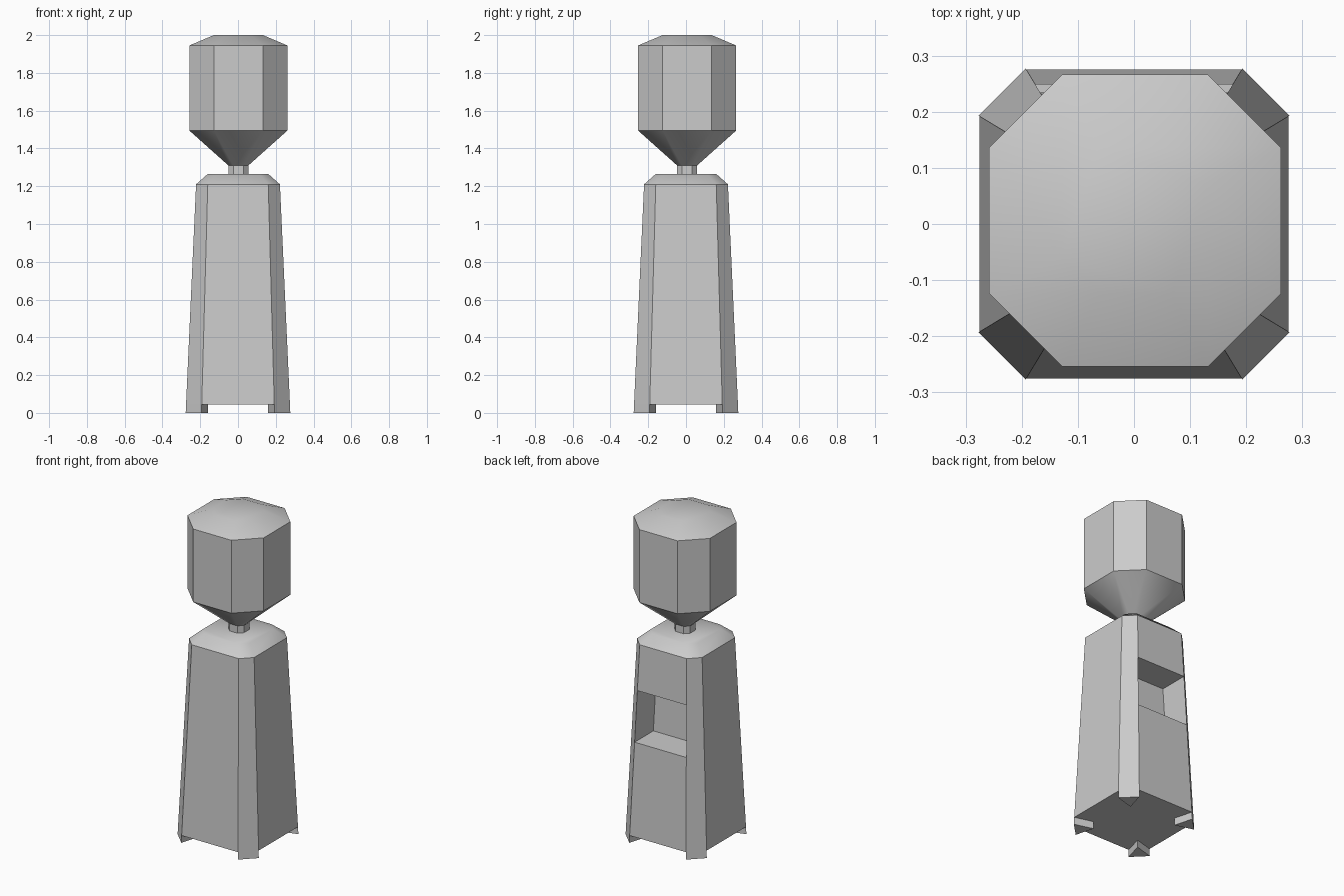
import bpy, bmesh, math
from mathutils import Vector

if "Cube" in bpy.data.objects:
    bpy.data.objects.remove(bpy.data.objects["Cube"])


def octagon(z, half, flat):
    """Chamfered square: half width and half length of each flat side."""
    pts = []
    for i in range(4):
        c, s = round(math.cos(i * math.pi / 2)), round(math.sin(i * math.pi / 2))
        for x, y in ((half, -flat), (half, flat)):
            pts.append((x * c - y * s, x * s + y * c, z))
    return pts


def loft(rings, cap_top=True):
    """Bridge stacked rings of points and close the ends."""
    bm = bmesh.new()
    loops = [[bm.verts.new(p) for p in r] for r in rings]
    n = len(loops[0])
    for a, b in zip(loops, loops[1:]):
        for i in range(n):
            j = (i + 1) % n
            bm.faces.new((a[i], a[j], b[j], b[i]))
    bm.faces.new(loops[0][::-1])
    if cap_top:
        bm.faces.new(loops[-1])
    bm.normal_update()
    return bm


def finish(bm, name, location=(0, 0, 0), smooth=True):
    mesh = bpy.data.meshes.new(name)
    bm.to_mesh(mesh)
    bm.free()
    ob = bpy.data.objects.new(name, mesh)
    ob.location = location
    bpy.context.collection.objects.link(ob)
    if smooth:
        bpy.ops.object.select_all(action='DESELECT')
        ob.select_set(True)
        bpy.context.view_layer.objects.active = ob
        bpy.ops.object.shade_smooth_by_angle(angle=math.radians(43))
    return ob


# Tapered cabinet with a sloped, smooth top
bm = loft([octagon(0.045, 0.275, 0.192),
           octagon(1.21, 0.222, 0.16),
           octagon(1.265, 0.16, 0.115)])


def back_panels():
    return [f for f in bm.faces if f.normal.y > 0.95]


# Dispensing niche: slice the back panel twice, push the middle part in
for z in (0.615, 0.93):
    faces = back_panels()
    geom = set(faces)
    for f in faces:
        geom.update(f.edges)
        geom.update(f.verts)
    bmesh.ops.bisect_plane(bm, geom=list(geom), plane_co=(0, 0, z), plane_no=(0, 0, 1))
    bm.normal_update()
niche = [f for f in back_panels() if 0.65 < f.calc_center_median().z < 0.9]
pushed = bmesh.ops.extrude_discrete_faces(bm, faces=niche)['faces']
bmesh.ops.translate(bm, vec=Vector((0, -0.183, 0)), verts=list({v for f in pushed for v in f.verts}))
bm.normal_update()
finish(bm, "cabinet")

# Triangular corner feet that continue the chamfered corners
foot = loft([[(0.277, 0.193, 0), (0.193, 0.277, 0), (0.16, 0.16, 0)],
             [(0.275, 0.192, 0.045), (0.192, 0.275, 0.045), (0.16, 0.16, 0.045)]], cap_top=False)
feet = finish(foot, "corner_feet", smooth=False)
mirror = feet.modifiers.new("mirror", 'MIRROR')
mirror.use_axis = (True, True, False)

# Upturned water bottle: neck, shoulder, straight wall and shallow crown
bottle = [(1.26, 0.053, 0.027), (1.31, 0.053, 0.027), (1.495, 0.26, 0.13),
          (1.945, 0.26, 0.13), (2.0, 0.13, 0.065)]
finish(loft([octagon(*r) for r in bottle]), "bottle", location=(0.002, 0.006, 0))
